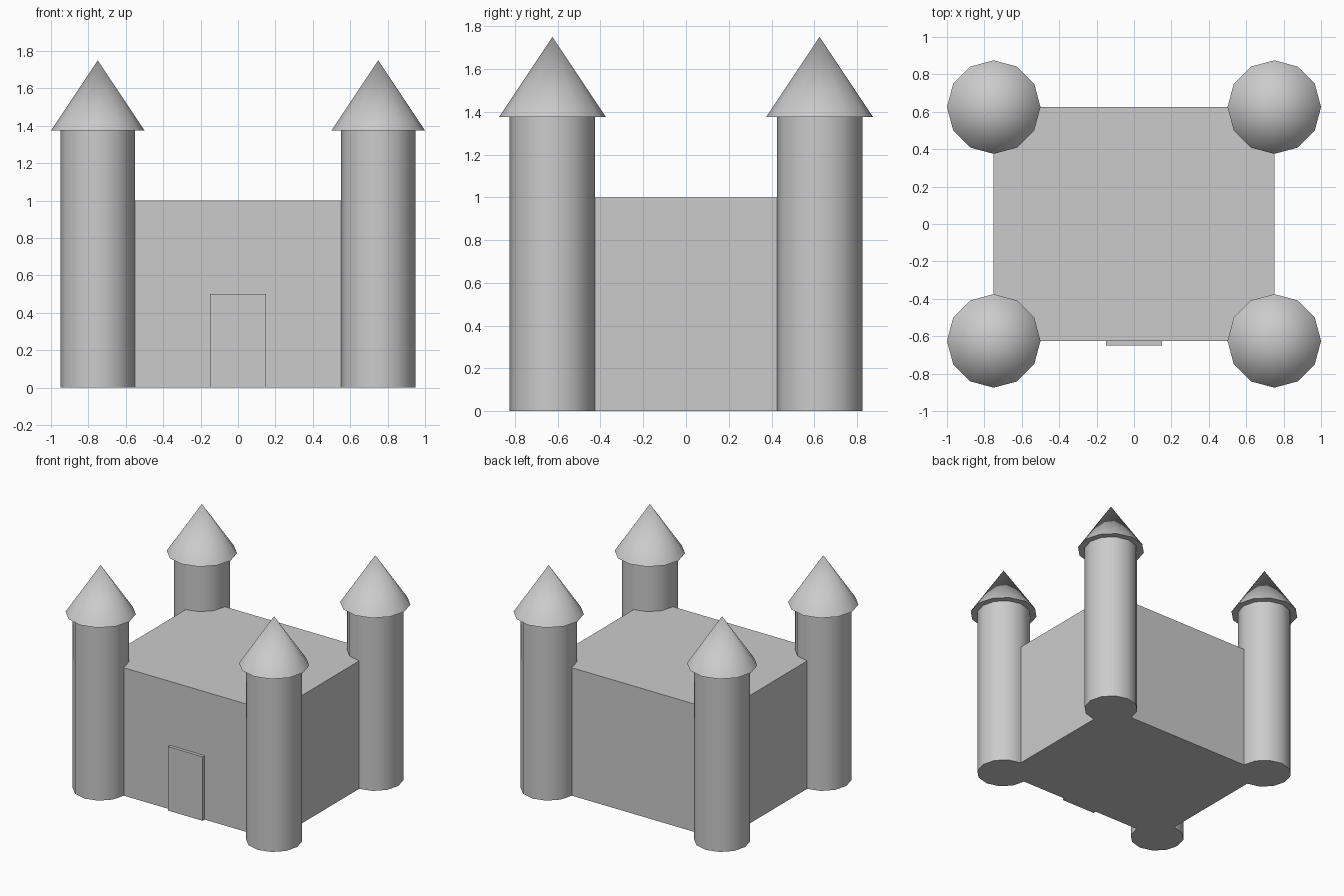
import bpy
import math

cube = bpy.data.objects.get("Cube")
if cube:
    bpy.data.objects.remove(cube, do_unlink=True)

# Single stone colour
stone = bpy.data.materials.new("grey_stone")
stone.use_nodes = True
grey = (0.6, 0.6, 0.6, 1)
stone.diffuse_color = grey
stone.node_tree.nodes["Principled BSDF"].inputs["Base Color"].default_value = grey

SIDES = 12
TOWER_TOP = 1.375
ROOF_TOP = 1.75


def finish(name, smooth=False):
    obj = bpy.context.object
    obj.name = name
    obj.data.materials.append(stone)
    if smooth:
        bpy.ops.object.shade_smooth_by_angle(angle=math.radians(40))
    return obj


def box(name, size, center):
    bpy.ops.mesh.primitive_cube_add(size=1, location=center)
    obj = finish(name)
    obj.scale = size
    bpy.ops.object.transform_apply(location=False, rotation=False, scale=True)


def tower(name, x, y):
    # Round shaft with a wider pointed roof
    bpy.ops.mesh.primitive_cylinder_add(
        vertices=SIDES, radius=0.2, depth=TOWER_TOP, location=(x, y, TOWER_TOP / 2))
    finish(name + "_tower", smooth=True)
    bpy.ops.mesh.primitive_cone_add(
        vertices=SIDES, radius1=0.25, radius2=0, depth=ROOF_TOP - TOWER_TOP,
        location=(x, y, (ROOF_TOP + TOWER_TOP) / 2))
    finish(name + "_roof", smooth=True)


# Main block and the raised gate on its front
box("keep", (1.5, 1.25, 1), (0, 0, 0.5))
box("gate", (0.3, 0.05, 0.5), (0, -0.625, 0.25))

# Corner towers
for side, x in (("left", 0.75), ("right", -0.75)):
    for end, y in (("front", -0.625), ("back", 0.625)):
        tower(f"{end}_{side}", x, y)
